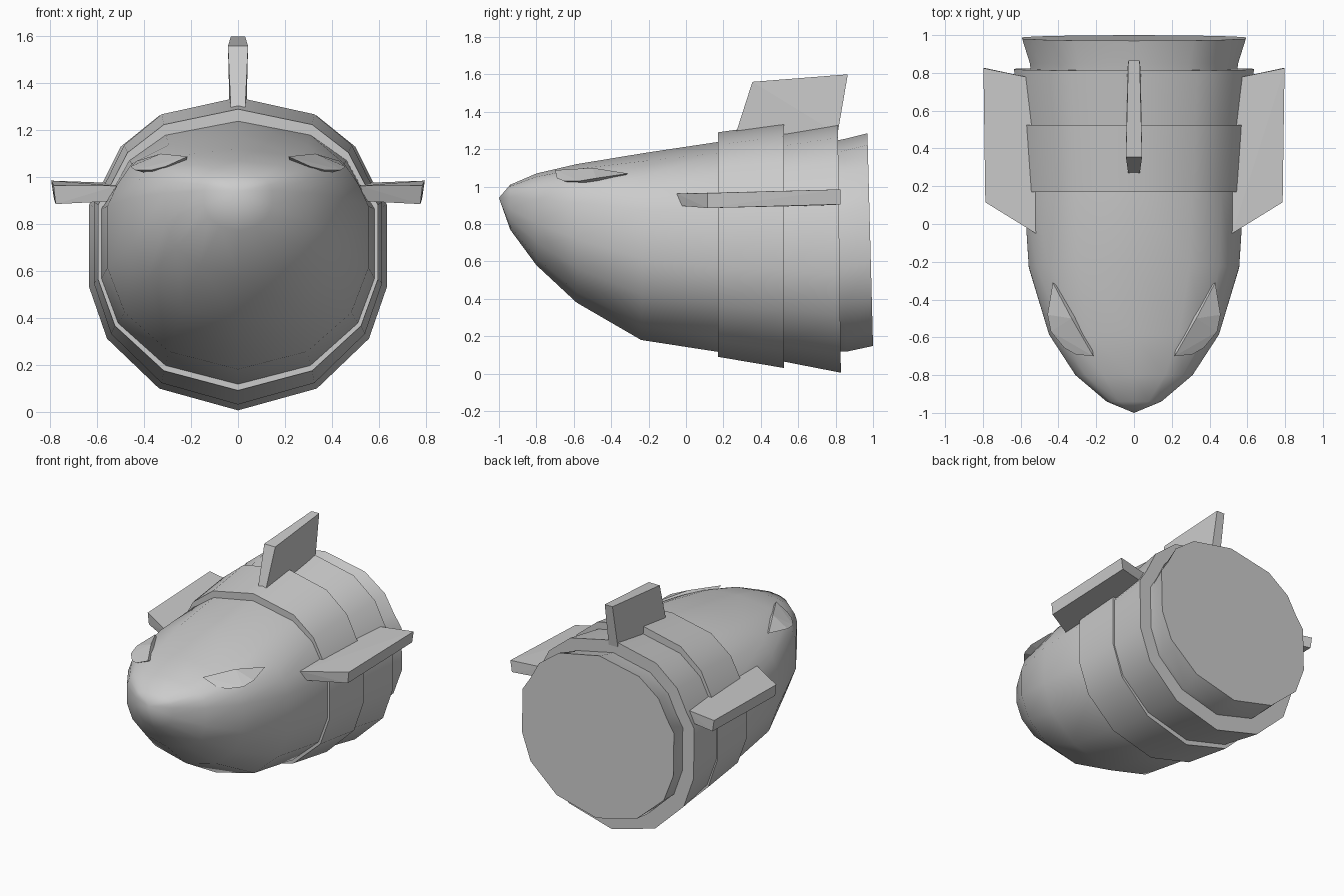
import bpy, bmesh, math

if "Cube" in bpy.data.objects:
    bpy.data.objects.remove(bpy.data.objects["Cube"])

# Half cross-sections (fraction of half width, fraction of height), bottom to top
REAR = [(0, 0), (.53, .07), (.88, .23), (1, .395), (1, .66),
        (.905, .735), (.79, .845), (.53, .945), (0, 1)]
NOSE = [(0, 0), (.53, .08), (.86, .25), (1, .46), (1, .72),
        (.94, .82), (.83, .90), (.53, .965), (0, 1)]


def finish(name, bm, smooth=None):
    bmesh.ops.recalc_face_normals(bm, faces=bm.faces[:])
    me = bpy.data.meshes.new(name)
    bm.to_mesh(me)
    bm.free()
    ob = bpy.data.objects.new(name, me)
    bpy.context.collection.objects.link(ob)
    if smooth:
        bpy.ops.object.select_all(action='DESELECT')
        ob.select_set(True)
        bpy.context.view_layer.objects.active = ob
        bpy.ops.object.shade_smooth_by_angle(angle=math.radians(smooth))
    return ob


def ring(bm, half_width, y_bottom, y_top, bottom, top, blend):
    pts = []
    for (xr, zr), (xn, zn) in zip(REAR, NOSE):
        x, z = xr + (xn - xr) * blend, zr + (zn - zr) * blend
        pts.append((x * half_width, y_bottom + (y_top - y_bottom) * z,
                    bottom + (top - bottom) * z))
    pts += [(-x, y, z) for x, y, z in pts[-2:0:-1]]
    return [bm.verts.new(p) for p in pts]


def loft(name, sections, tip=None, angle=45):
    bm = bmesh.new()
    rings = [ring(bm, *s) for s in sections]
    n = len(rings[0])
    for a, b in zip(rings, rings[1:]):
        for i in range(n):
            bm.faces.new((a[i], a[(i + 1) % n], b[(i + 1) % n], b[i]))
    if tip:
        t = bm.verts.new(tip)
        for i in range(n):
            bm.faces.new((t, rings[0][i], rings[0][(i + 1) % n]))
    else:
        bm.faces.new(rings[0])
    bm.faces.new(rings[-1])
    return finish(name, bm, angle)


def hull(name, pts, side=1):
    bm = bmesh.new()
    for x, y, z in pts:
        bm.verts.new((x * side, y, z))
    bmesh.ops.convex_hull(bm, input=bm.verts[:])
    return finish(name, bm)


# Pointed body: half width, y bottom, y top, z bottom, z top, nose blend
loft("body", [
    (.145, -.94, -.94, .77, 1.01, 1),
    (.31, -.80, -.80, .58, 1.07, 1),
    (.45, -.585, -.585, .38, 1.12, 1),
    (.557, -.24, -.22, .18, 1.18, .6),
    (.583, .18, .18, .115, 1.24, .1),
    (.56, .80, .80, .115, 1.25, 0)], tip=(0, -1, .94))

# Overlapping rings and flared tail
loft("front_band", [(.597, .17, .17, .09, 1.29, 0),
                    (.615, .525, .525, .03, 1.34, 0)])
loft("rear_band", [(.605, .52, .52, .065, 1.285, 0),
                   (.635, .828, .812, .005, 1.335, 0)])
loft("tail_flare", [(.545, .80, .80, .12, 1.245, 0),
                    (.552, .86, .85, .118, 1.255, 0),
                    (.592, 1.0, .97, .148, 1.285, 0)])

# Top fin
hull("top_fin", [(s * x, y, z) for s in (-1, 1) for x, y, z in
                 ((.03, .265, 1.28), (.043, .355, 1.56),
                  (.03, .865, 1.60), (.036, .81, 1.28))])

for side, tag in ((1, "right"), (-1, "left")):
    # Side fins
    hull(tag + "_fin", [
        (.52, -.05, .963), (.52, -.04, .898), (.787, .115, .965), (.778, .115, .885),
        (.797, .825, .985), (.785, .825, .905), (.53, .77, .975), (.53, .77, .90)], side)
    # Leaf-shaped eyes, sunk into the nose
    rim = [(.215, -.70, 1.088), (.31, -.69, 1.045), (.37, -.655, 1.03),
           (.44, -.57, 1.03), (.458, -.48, 1.045), (.43, -.31, 1.07)]
    hull(tag + "_eye", rim + [(.33, -.50, 1.10), (.25, -.45, .98)], side)
